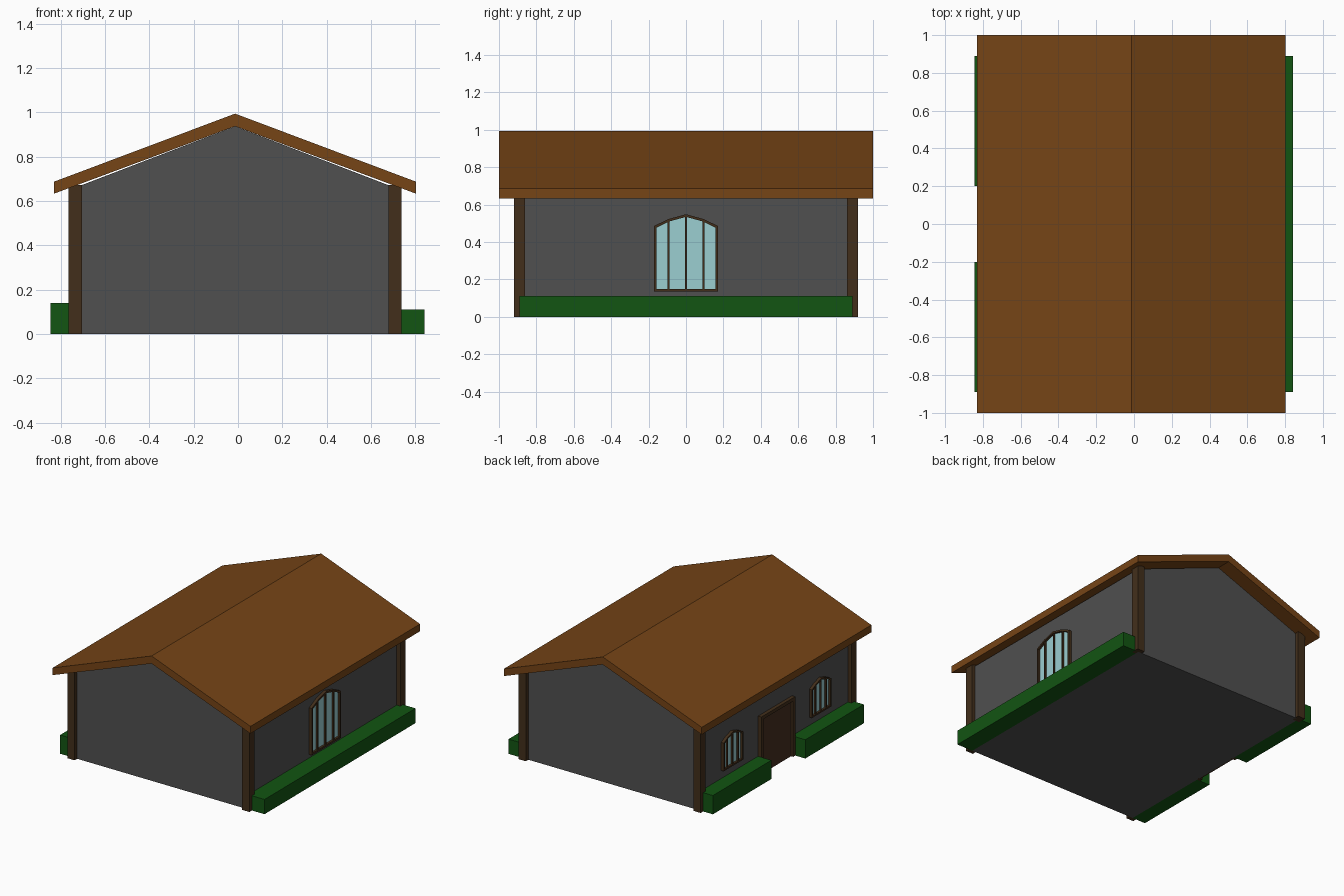
import bpy, bmesh

if "Cube" in bpy.data.objects:
    bpy.data.objects.remove(bpy.data.objects["Cube"])

CX = -0.013            # ridge line of the house
RIGHT, LEFT = 0.708, -0.735   # outer faces of the long walls


def material(name, rgb):
    m = bpy.data.materials.new(name)
    m.diffuse_color = (*rgb, 1)
    m.use_nodes = True
    m.node_tree.nodes["Principled BSDF"].inputs["Base Color"].default_value = m.diffuse_color
    return m


ROOF = material("roof_brown", (0.18, 0.058, 0.008))
WALL = material("wall_grey", (0.08, 0.08, 0.08))
WOOD = material("dark_wood", (0.055, 0.028, 0.011))
DOOR = material("door_wood", (0.06, 0.028, 0.014))
HEDGE = material("hedge_green", (0.006, 0.09, 0.006))
GLASS = material("glass_blue", (0.33, 0.62, 0.64))


def finish(name, bm, mat):
    bmesh.ops.recalc_face_normals(bm, faces=bm.faces)
    me = bpy.data.meshes.new(name)
    bm.to_mesh(me)
    bm.free()
    me.materials.append(mat)
    ob = bpy.data.objects.new(name, me)
    bpy.context.collection.objects.link(ob)
    return ob


def place(axis, d, p):
    return (d, p[0], p[1]) if axis == "x" else (p[0], d, p[1])


def prism(name, profile, axis, a, b, mat):
    """Extrude a closed profile (side, z) along x or y from a to b."""
    bm = bmesh.new()
    face = bm.faces.new([bm.verts.new(place(axis, a, p)) for p in profile])
    ext = bmesh.ops.extrude_face_region(bm, geom=[face])["geom"]
    vec = (b - a, 0, 0) if axis == "x" else (0, b - a, 0)
    bmesh.ops.translate(bm, vec=vec,
                        verts=[v for v in ext if isinstance(v, bmesh.types.BMVert)])
    return finish(name, bm, mat)


def box(name, x, y, z, mat):
    return prism(name, [(x[0], z[0]), (x[1], z[0]), (x[1], z[1]), (x[0], z[1])],
                 "y", y[0], y[1], mat)


def ring(name, outer, inner, a, b, mat):
    """Frame between two matching loops, extruded along x."""
    bm = bmesh.new()
    loops = [[bm.verts.new(place("x", d, p)) for p in pts]
             for d, pts in ((a, outer), (b, outer), (b, inner), (a, inner))]
    n = len(outer)
    for k in range(4):
        p, q = loops[k], loops[(k + 1) % 4]
        for i in range(n):
            j = (i + 1) % n
            bm.faces.new((p[i], p[j], q[j], q[i]))
    return finish(name, bm, mat)


def arch(y, w, z0, side, apex, t=0.0):
    """Five-point arched window outline, inset by t."""
    mid = side + 0.6 * (apex - side)
    h = w - t
    return [(y - h, z0 + t), (y + h, z0 + t), (y + h, side - t * 0.7),
            (y + w * 0.54, mid - t), (y, apex - t),
            (y - w * 0.54, mid - t), (y - h, side - t * 0.7)]


def window(name, wall, out, y, w, z0, side, apex, t):
    """Arched window on a long wall; out is +1 or -1."""
    back, front = wall - 0.01 * out, wall + 0.022 * out
    ring(name + "_frame", arch(y, w, z0, side, apex),
         arch(y, w, z0, side, apex, t), back, front, WOOD)
    prism(name + "_glass", arch(y, w, z0, side, apex, t * 0.5), "x",
          back, wall + 0.006 * out, GLASS)
    mid = side + 0.6 * (apex - side)
    for i, (off, top) in enumerate(((-0.54, mid), (0, apex), (0.54, mid))):
        c = y + off * w
        box(f"{name}_bar_{i + 1}", sorted((back, wall + 0.018 * out)),
            (c - t * 0.4, c + t * 0.4), (z0 + t * 0.5, top - t * 0.5), WOOD)


# walls with gable ends
prism("walls", [(LEFT, 0), (RIGHT, 0), (RIGHT, 0.66), (CX, 0.937), (LEFT, 0.66)],
      "y", -0.89, 0.89, WALL)

# gabled roof slab
prism("roof", [(-0.83, 0.633), (CX, 0.937), (0.803, 0.633),
               (0.803, 0.687), (CX, 0.994), (-0.83, 0.687)], "y", -1, 1, ROOF)

# corner posts
for side, x in (("left", -0.735), ("right", 0.708)):
    for end, y in (("front", -0.89), ("back", 0.89)):
        box(f"{end}_{side}_post", (x - 0.03, x + 0.03), (y - 0.03, y + 0.03),
            (0, 0.672), WOOD)

# hedges
box("right_hedge", (RIGHT, 0.842), (-0.89, 0.89), (0, 0.11), HEDGE)
for end, s in (("front", -1), ("back", 1)):
    box(f"{end}_left_hedge", (-0.845, LEFT), sorted((0.2 * s, 0.89 * s)),
        (0, 0.14), HEDGE)

# windows: one large on the right, two small on the left
window("large_window", RIGHT, 1, 0, 0.172, 0.135, 0.485, 0.548, 0.014)
for end, s in (("front", -1), ("back", 1)):
    window(f"{end}_small_window", LEFT, -1, 0.52 * s, 0.115, 0.2, 0.41, 0.455, 0.012)

# door and its frame
prism("door_frame", [(-0.2, 0), (-0.2, 0.44), (0.2, 0.44), (0.2, 0), (0.175, 0),
                     (0.175, 0.415), (-0.175, 0.415), (-0.175, 0)],
      "x", LEFT + 0.01, LEFT - 0.027, WOOD)
box("door", (LEFT - 0.01, LEFT + 0.01), (-0.18, 0.18), (0, 0.42), DOOR)
